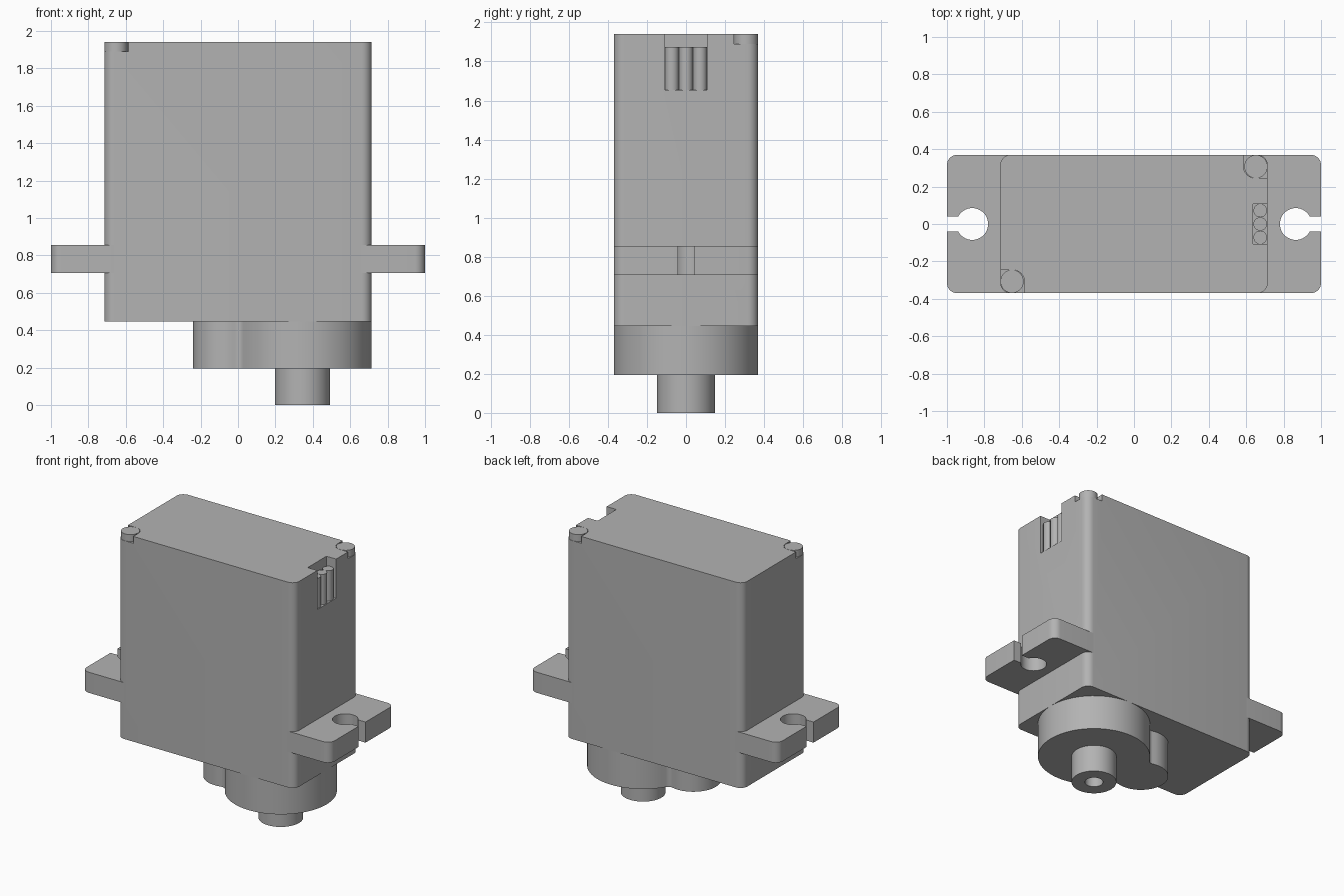
import bpy, bmesh
from math import pi, sin, cos, acos, asin, atan2, sqrt, radians

if "Cube" in bpy.data.objects:
    bpy.data.objects.remove(bpy.data.objects["Cube"], do_unlink=True)

grey = bpy.data.materials.new("plastic grey")
grey.use_nodes = True
colour = (0.45, 0.45, 0.45, 1)
grey.diffuse_color = colour
grey.node_tree.nodes["Principled BSDF"].inputs["Base Color"].default_value = colour


def arc(cx, cy, r, start, end, n=8):
    """Points along an arc, angles in radians."""
    return [(cx + r * cos(start + (end - start) * i / n),
             cy + r * sin(start + (end - start) * i / n)) for i in range(n + 1)]


def circle(cx, cy, r, n=48):
    return arc(cx, cy, r, 0, 2 * pi, n)[:-1]


def rounded_rect(x0, y0, x1, y1, r):
    return (arc(x1 - r, y1 - r, r, 0, pi / 2) + arc(x0 + r, y1 - r, r, pi / 2, pi)
            + arc(x0 + r, y0 + r, r, pi, 1.5 * pi) + arc(x1 - r, y0 + r, r, 1.5 * pi, 2 * pi))


def prism(name, points, z0, z1):
    """Extrude a plan outline between two heights."""
    bm = bmesh.new()
    face = bm.faces.new([bm.verts.new((x, y, z0)) for x, y in points])
    ext = bmesh.ops.extrude_face_region(bm, geom=[face])
    for v in ext["geom"]:
        if isinstance(v, bmesh.types.BMVert):
            v.co.z = z1
    bmesh.ops.recalc_face_normals(bm, faces=bm.faces)
    mesh = bpy.data.meshes.new(name)
    bm.to_mesh(mesh)
    bm.free()
    mesh.materials.append(grey)
    ob = bpy.data.objects.new(name, mesh)
    bpy.context.collection.objects.link(ob)
    return ob


def activate(ob):
    bpy.ops.object.select_all(action="DESELECT")
    ob.select_set(True)
    bpy.context.view_layer.objects.active = ob


def cut(ob, cutter):
    cutter.hide_render = True
    mod = ob.modifiers.new("cut", "BOOLEAN")
    mod.operation = "DIFFERENCE"
    mod.solver = "EXACT"
    mod.object = cutter
    activate(ob)
    bpy.ops.object.modifier_apply(modifier=mod.name)
    bpy.data.objects.remove(cutter, do_unlink=True)


W, D, TOP, BASE = 0.715, 0.37, 1.94, 0.445
parts = []

# Case, with a cable recess and two corner notches
case = prism("case", rounded_rect(-W, -D, W, D, 0.055), BASE, TOP)
cut(case, prism("cable_recess", [(0.637, -0.108), (0.9, -0.108), (0.9, 0.108), (0.637, 0.108)],
                1.655, 2.1))
for s in (1, -1):
    notch = [(0.9, 0.245), (0.9, 0.6), (0.585, 0.6)] + arc(0.65, 0.31, 0.065, pi, 1.5 * pi)
    cut(case, prism("notch", [(s * x, s * y) for x, y in notch], 1.89, 2.1))
parts.append(case)

# Screw posts standing in the notches
for s, side in ((1, "back_left"), (-1, "front_right")):
    parts.append(prism("screw_post_" + side, circle(s * 0.652, s * 0.307, 0.062, 32), 1.87, TOP))

# Three cable wires
for i in (-1, 0, 1):
    parts.append(prism("wire_%d" % (i + 2), circle(0.675, i * 0.072, 0.036, 24), 1.64, 1.875))

# Mounting ears with keyhole slots
slot = asin(0.04 / 0.085)
ear = ([(0.66, -D)] + arc(0.945, -D + 0.055, 0.055, -pi / 2, 0) + [(1, -0.04)]
       + arc(0.865, 0, 0.085, -slot, slot - 2 * pi, 40)
       + [(1, 0.04)] + arc(0.945, D - 0.055, 0.055, 0, pi / 2) + [(0.66, D)])
for s, side in ((1, "left"), (-1, "right")):
    parts.append(prism("mounting_ear_" + side, [(s * x, y) for x, y in ear], 0.705, 0.855))

# Gear housing: a large and a small round blended by fillets
big_x, big_r, small_x, small_r, f = 0.345, 0.37, -0.06, 0.18, 0.04
d = big_x - small_x
a, b = small_r + f, big_r + f
fx = (a * a - b * b + d * d) / (2 * d)
fy = sqrt(a * a - fx * fx)
t_small = atan2(fy, fx)
t_big = atan2(fy, fx - d)
fx += small_x
housing = (arc(big_x, 0, big_r, -t_big, t_big, 56)
           + arc(fx, fy, f, t_big - pi, t_small - pi, 6)[1:-1][::1]
           + arc(small_x, 0, small_r, t_small, 2 * pi - t_small, 32)
           + arc(fx, -fy, f, pi - t_small, pi - t_big, 6)[1:-1])
parts.append(prism("gear_housing", housing, 0.195, BASE + 0.01))

# Output shaft with a screw hole
shaft = prism("output_shaft", circle(big_x, 0, 0.148), 0, 0.22)
cut(shaft, prism("screw_hole", circle(big_x, 0, 0.06, 32), -0.1, 0.18))
parts.append(shaft)

for ob in parts:
    activate(ob)
    bpy.ops.object.shade_smooth_by_angle(angle=radians(30))
